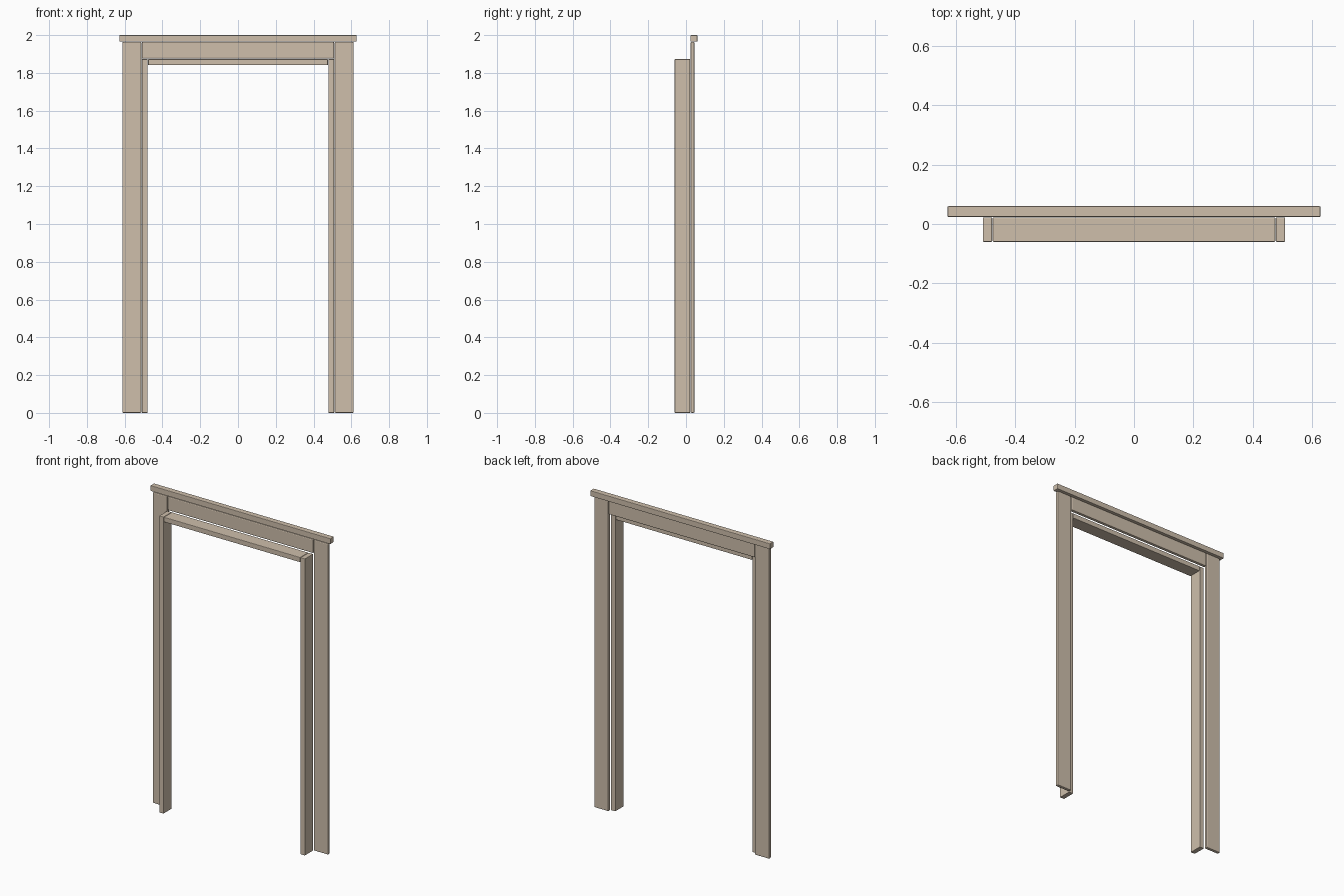
import bpy

if "Cube" in bpy.data.objects:
    bpy.data.objects.remove(bpy.data.objects["Cube"])

# Single painted-wood colour
mat = bpy.data.materials.new("warm beige paint")
mat.diffuse_color = (0.62, 0.52, 0.41, 1)
mat.use_nodes = True
mat.node_tree.nodes["Principled BSDF"].inputs["Base Color"].default_value = mat.diffuse_color


def board(name, x, y, z, bevel):
    """Softly chamfered board spanning the given (min, max) ranges."""
    bpy.ops.mesh.primitive_cube_add(size=1)
    o = bpy.context.object
    o.name = name
    o.location = [(r[0] + r[1]) / 2 for r in (x, y, z)]
    o.scale = [r[1] - r[0] for r in (x, y, z)]
    bpy.ops.object.transform_apply(location=True, rotation=False, scale=True)
    o.data.materials.append(mat)
    m = o.modifiers.new("soft edge", 'BEVEL')
    m.width = bevel
    m.segments = 2
    bpy.ops.object.modifier_apply(modifier=m.name)
    return o


JAMB_Y = (-0.06, 0.022)
CASE_Y = (0.024, 0.045)

# Side jambs and side casings, left and right
for side, s in (("left", -1), ("right", 1)):
    jx = sorted((s * 0.478, s * 0.509))
    cx = sorted((s * 0.511, s * 0.612))
    board(side + "_jamb", jx, JAMB_Y, (0, 1.873), 0.003)
    board(side + "_casing", cx, CASE_Y, (0, 1.964), 0.006)

# Head jamb between the side jambs
board("head_jamb", (-0.476, 0.476), JAMB_Y, (1.842, 1.873), 0.003)
# Head casing between the side casings
board("head_casing", (-0.509, 0.509), CASE_Y, (1.875, 1.964), 0.006)
# Overhanging cap
board("top_cap", (-0.628, 0.628), (0.024, 0.06), (1.965, 2.0), 0.003)
